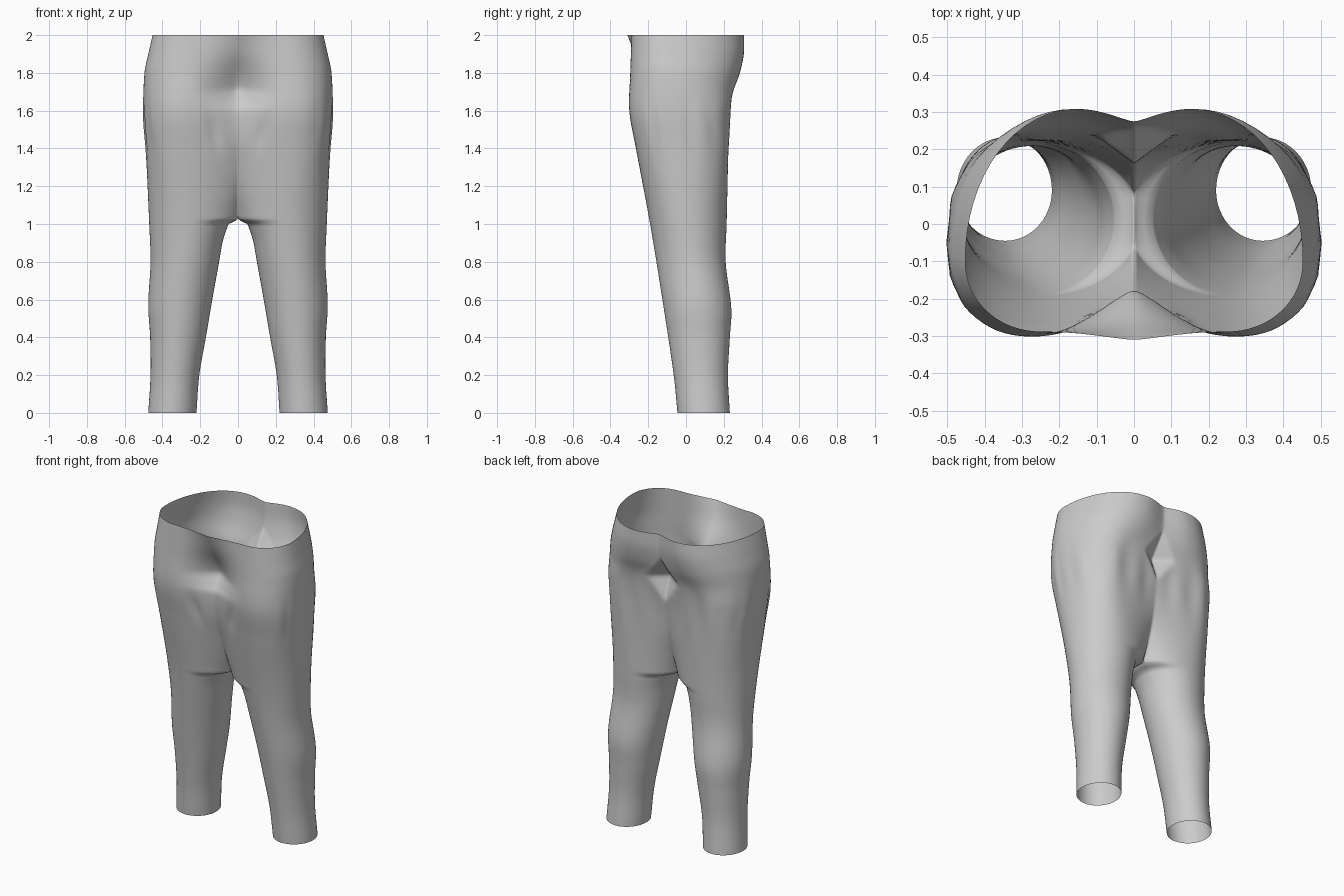
import bpy
import bmesh
from math import sin, cos, pi, radians, exp

cube = bpy.data.objects.get("Cube")
if cube:
    bpy.data.objects.remove(cube)


def curve(*points):
    """Smooth height-to-value curve through a few (z, value) points."""
    def slope(i):
        a, b = points[max(i - 1, 0)], points[min(i + 1, len(points) - 1)]
        return (b[1] - a[1]) / (b[0] - a[0])

    def value(z):
        i = 0
        while i < len(points) - 2 and z > points[i + 1][0]:
            i += 1
        (z0, v0), (z1, v1) = points[i], points[i + 1]
        h = z1 - z0
        t = (z - z0) / h
        return (v0 * (1 + 2 * t) * (1 - t) ** 2 + v1 * t * t * (3 - 2 * t)
                + h * slope(i) * t * (1 - t) ** 2 + h * slope(i + 1) * t * t * (t - 1))
    return value


# Outline of one leg and half of the hips, by height
side_x = curve((0, .475), (.2, .463), (.4, .465), (.57, .475), (.8, .463), (1, .47),
               (1.4, .488), (1.6, .5), (1.8, .495), (1.9, .475), (2, .452))
side_y = curve((0, .09), (.6, .06), (1, .01), (1.6, -.05), (2, -.1))
front_y = curve((0, -.045), (.2, -.065), (.6, -.125), (1, -.19), (1.4, -.265),
                (1.6, -.3), (1.8, -.295), (2, -.288))
back_y = curve((0, .232), (.2, .222), (.4, .232), (.55, .24), (.8, .21), (1, .215),
               (1.4, .225), (1.6, .235), (1.7, .25), (1.8, .285), (1.9, .306), (2, .308))
front_x = curve((0, .345), (.6, .305), (1, .26), (1.6, .27), (2, .25))
back_x = curve((0, .345), (.6, .305), (1, .26), (1.6, .29), (1.8, .19), (2, .15))
inner_x = curve((0, .22), (.2, .205), (.4, .17), (.6, .136), (.8, .1), (.92, .078), (1, .05))

# Centre seams, which sink inward to the crotch
front_seam = curve((1.03, -.06), (1.15, -.12), (1.3, -.175), (1.45, -.22), (1.6, -.235),
                   (1.65, -.21), (1.72, -.18), (1.9, -.27), (2, -.31))
back_seam = curve((1.03, .08), (1.15, .13), (1.3, .175), (1.5, .205), (1.7, .235),
                  (1.8, .255), (1.9, .272), (2, .275))

CROTCH = 1.03
PHI = radians(70)
SEAM_COLS, SIDE_COLS, INNER_COLS = 14, 16, 12


def gap_x(z):
    """Half width of the rounded arch between the legs."""
    if z > 1:
        return .05 * max(0, (CROTCH - z) / (CROTCH - 1)) ** .5
    return inner_x(z)


def seam_point(z, u, ax, ay, seam):
    """Point from the leg's front or back (u=0) in to the seam (u=1)."""
    if z < CROTCH - 1e-6:
        x = ax - (ax - gap_x(z)) * sin(u * PHI)
        blend = min(1, (CROTCH - z) / .03)
        edge = ax * (1 - sin(u * PHI) / sin(PHI))
        return edge + (x - edge) * blend, side_y(z) + (ay - side_y(z)) * cos(u * PHI)
    k = min(1, (z - CROTCH) / .5)
    round_fall = (1 - cos(u * PHI)) / (1 - cos(PHI))
    soft_fall = u * u * (3 - 2 * u)
    fall = round_fall + (soft_fall - round_fall) * k
    return ax * (1 - sin(u * PHI) / sin(PHI)), ay + (seam(z) - ay) * fall


def folds(x, y, z):
    """Shallow cloth folds hanging under the hips."""
    fade = exp(-((z - 1.52) / .14) ** 2)
    return .004 * fade * cos(62 * y + 38 * x)


def ring(z):
    """Open half ring: front seam, around the side, back seam."""
    fx, fy, bx, by = front_x(z), front_y(z), back_x(z), back_y(z)
    sx, sy = side_x(z), side_y(z)
    power = 1 - .14 * exp(-((z - 1.5) / .35) ** 2)
    pts = [seam_point(z, 1 - i / SEAM_COLS, fx, fy, front_seam) for i in range(SEAM_COLS)]
    for i in range(2 * SIDE_COLS + 1):
        a = -pi / 2 + pi * i / (2 * SIDE_COLS)
        ax, ay = (fx, fy) if a < 0 else (bx, by)
        c, s = max(cos(a), 0) ** power, abs(sin(a)) ** power
        f = folds(sx, ay * s, z) * cos(a)
        pts.append((ax + (sx - ax) * c + f, sy + (ay - sy) * s))
    pts += [seam_point(z, (i + 1) / SEAM_COLS, bx, by, back_seam) for i in range(SEAM_COLS)]
    out = []
    for i, (x, y) in enumerate(pts):
        if y > .1:
            # Diamond-shaped hollow below the seat, then hanging folds
            y -= .075 * max(0, 1 - x / .11 - abs(z - 1.69) / .15)
            y += folds(x, 0, z) * min(1, x / .1)
        elif y < -.1 and z > CROTCH:
            # Slanted tucks on both sides of the fly
            y += .012 * exp(-((x - .11 - .2 * (z - 1.4)) / .025) ** 2 - ((z - 1.48) / .09) ** 2)
        out.append((x, y, z))
    return out


def inner_points(z):
    """Inner leg, from the back seam line to the front one."""
    sy, out = side_y(z), []
    for i in range(1, INNER_COLS):
        a = PHI + (pi - 2 * PHI) * i / INNER_COLS
        t = i / INNER_COLS
        ax = back_x(z) + (front_x(z) - back_x(z)) * t
        ay = back_y(z) if a < pi / 2 else front_y(z)
        x = ax - (ax - gap_x(z)) * sin(a)
        x *= min(1, (CROTCH - z) / .03)
        out.append((x, sy + (ay - sy) * abs(cos(a)), z))
    return out


# Rows gather closely around the crotch arch
leg_rows = [i / 40 for i in range(39)] + [.97, .985, 1, 1.01, 1.018, 1.025, CROTCH]
hip_rows = [CROTCH + (2 - CROTCH) * i / 64 for i in range(1, 65)]

bm = bmesh.new()


def skin(rows):
    for low, high in zip(rows, rows[1:]):
        n = min(len(low), len(high))
        closed = len(low) > len(high) or len(low) == len(high) > hip_count
        for c in range(n if closed else n - 1):
            d = (c + 1) % n
            bm.faces.new((low[c], low[d], high[d], high[c])).smooth = True


hip_count = len(ring(2))
legs = [[bm.verts.new(p) for p in ring(z) + inner_points(z)] for z in leg_rows]
for v in legs[-1]:
    if v.co.x < .002:
        v.co.x = 0
hips = [legs[-1][:hip_count]] + [[bm.verts.new(p) for p in ring(z)] for z in hip_rows]
skin(legs)
skin(hips)

mesh = bpy.data.meshes.new("trousers")
bm.to_mesh(mesh)
bm.free()
trousers = bpy.data.objects.new("trousers", mesh)
bpy.context.collection.objects.link(trousers)

# The other leg
mirror = trousers.modifiers.new("mirror", 'MIRROR')
mirror.use_clip = True
mirror.merge_threshold = .002

# Plain grey cloth
cloth = bpy.data.materials.new("grey cloth")
cloth.use_nodes = True
grey = (.6, .6, .6, 1)
cloth.diffuse_color = grey
cloth.node_tree.nodes["Principled BSDF"].inputs["Base Color"].default_value = grey
mesh.materials.append(cloth)
